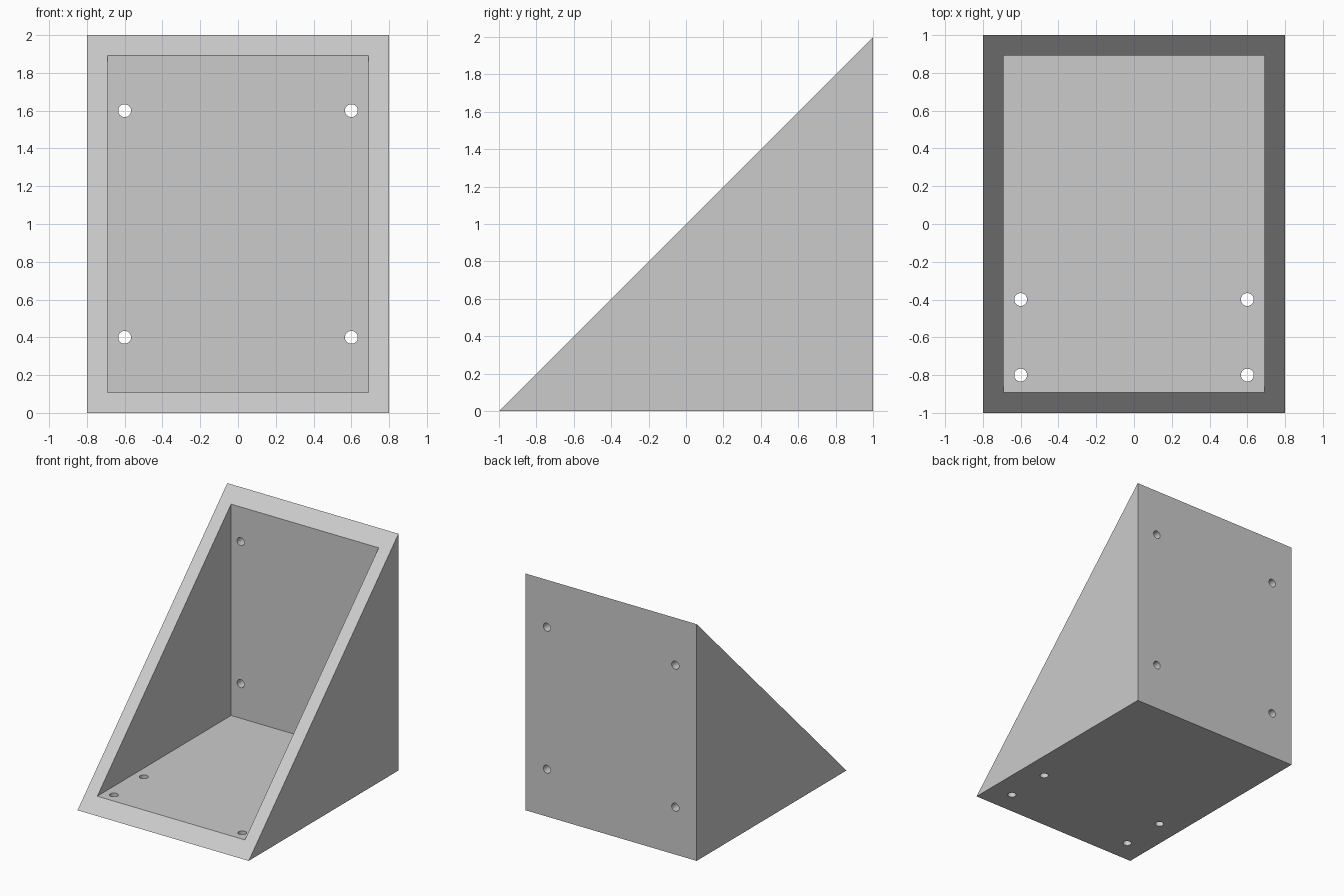
import bpy
import bmesh
from math import pi, radians
from mathutils import Matrix, Vector

cube = bpy.data.objects.get("Cube")
if cube:
    bpy.data.objects.remove(cube, do_unlink=True)

HALF_WIDTH = 0.8
WALL = 0.107
HOLE_RADIUS = 0.034

grey = bpy.data.materials.new("plain_grey")
grey.use_nodes = True
colour = (0.6, 0.6, 0.6, 1)
grey.diffuse_color = colour
grey.node_tree.nodes["Principled BSDF"].inputs["Base Color"].default_value = colour


def make_object(name, bm):
    bmesh.ops.recalc_face_normals(bm, faces=bm.faces)
    mesh = bpy.data.meshes.new(name)
    bm.to_mesh(mesh)
    bm.free()
    mesh.materials.append(grey)
    obj = bpy.data.objects.new(name, mesh)
    bpy.context.collection.objects.link(obj)
    return obj


def prism(name, profile, half_width):
    """Extrude a (y, z) profile across x."""
    bm = bmesh.new()
    face = bm.faces.new([bm.verts.new((-half_width, y, z)) for y, z in profile])
    side = bmesh.ops.extrude_face_region(bm, geom=[face])["geom"]
    verts = [g for g in side if isinstance(g, bmesh.types.BMVert)]
    bmesh.ops.translate(bm, verts=verts, vec=Vector((2 * half_width, 0, 0)))
    return make_object(name, bm)


def cut(target, cutter):
    cutter.hide_render = True
    mod = target.modifiers.new("cut", 'BOOLEAN')
    mod.operation = 'DIFFERENCE'
    mod.solver = 'EXACT'
    mod.object = cutter
    bpy.context.view_layer.objects.active = target
    bpy.ops.object.modifier_apply(modifier=mod.name)
    bpy.data.objects.remove(cutter, do_unlink=True)


# Solid wedge: floor, upright back and triangular sides
bracket = prism("corner_bracket", [(-1, 0), (1, 0), (1, 2)], HALF_WIDTH)

# Hollow interior, open through the sloping face
inner = 1 - WALL
cavity = prism("cavity_cutter",
               [(-1.3, WALL), (inner, WALL), (inner, 2.3), (-1.3, 2.3)],
               HALF_WIDTH - 0.11)
cut(bracket, cavity)

# Screw holes through the floor and the back
bm = bmesh.new()
upright = Matrix.Identity(4)
level = Matrix.Rotation(pi / 2, 4, 'X')
for x in (-0.6, 0.6):
    holes = [((x, y, WALL / 2), upright) for y in (-0.8, -0.4)]
    holes += [((x, 1 - WALL / 2, z), level) for z in (0.4, 1.6)]
    for place, turn in holes:
        bmesh.ops.create_cone(bm, cap_ends=True, segments=32,
                              radius1=HOLE_RADIUS, radius2=HOLE_RADIUS,
                              depth=WALL + 0.06,
                              matrix=Matrix.Translation(place) @ turn)
cut(bracket, make_object("hole_cutter", bm))

# Smooth hole walls, crisp outer edges
bpy.ops.object.select_all(action='DESELECT')
bracket.select_set(True)
bpy.context.view_layer.objects.active = bracket
bpy.ops.object.shade_smooth_by_angle(angle=radians(30))
